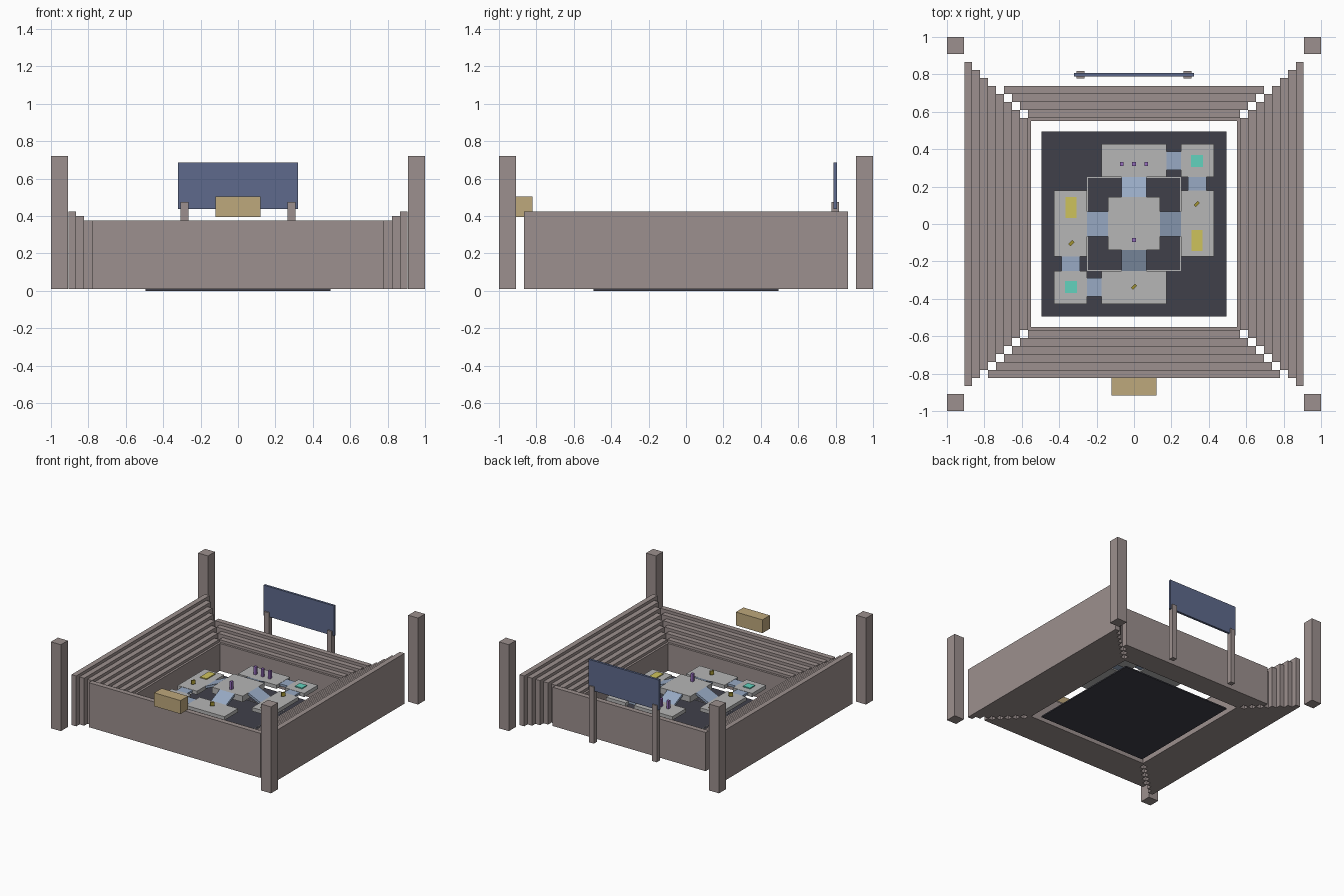
import bpy, bmesh, math
from mathutils import Matrix

if "Cube" in bpy.data.objects:
    bpy.data.objects.remove(bpy.data.objects["Cube"])


def material(name, r, g, b):
    lin = [((c / 255 + 0.055) / 1.055) ** 2.4 for c in (r, g, b)]
    m = bpy.data.materials.new(name)
    m.diffuse_color = (*lin, 1)
    m.use_nodes = True
    m.node_tree.nodes["Principled BSDF"].inputs["Base Color"].default_value = m.diffuse_color
    return m


stone = material("stone", 156, 144, 142)
dark = material("dark_floor", 64, 64, 74)
navy = material("slate_blue", 94, 106, 140)
tan = material("tan", 190, 168, 124)
grey = material("light_grey", 182, 182, 182)
blue = material("pale_blue", 152, 170, 196)
teal = material("teal", 98, 210, 190)
yellow = material("yellow", 206, 194, 92)
purple = material("purple", 150, 108, 190)
gold = material("dark_gold", 160, 145, 50)


def finish(name, bm, mat):
    bmesh.ops.recalc_face_normals(bm, faces=bm.faces)
    mesh = bpy.data.meshes.new(name)
    bm.to_mesh(mesh)
    bm.free()
    mesh.materials.append(mat)
    ob = bpy.data.objects.new(name, mesh)
    bpy.context.collection.objects.link(ob)
    return ob


def box(name, x0, x1, y0, y1, z0, z1, mat, turn=0):
    bm = bmesh.new()
    bmesh.ops.create_cube(bm, size=1)
    place = (Matrix.Translation(((x0 + x1) / 2, (y0 + y1) / 2, (z0 + z1) / 2))
             @ Matrix.Rotation(turn, 4, 'Z')
             @ Matrix.Diagonal((x1 - x0, y1 - y0, z1 - z0, 1)))
    bm.transform(place)
    return finish(name, bm, mat)


def ramp(name, r0, r1, half, z0, z1, thick, turn):
    # sloped slab running outward, turned about the centre
    bm = bmesh.new()
    prof = [(r0, z0 - thick), (r1, z1 - thick), (r1, z1), (r0, z0)]
    face = bm.faces.new([bm.verts.new((r, -half, z)) for r, z in prof])
    ext = bmesh.ops.extrude_face_region(bm, geom=[face])
    moved = [v for v in ext['geom'] if isinstance(v, bmesh.types.BMVert)]
    bmesh.ops.translate(bm, verts=moved, vec=(0, 2 * half, 0))
    bm.transform(Matrix.Rotation(turn, 4, 'Z'))
    return finish(name, bm, blue)


BASE = 0.01
# Arena floor with a thin outlined square
box("arena_floor", -0.495, 0.495, -0.495, 0.495, 0, BASE, dark)
for s in (-1, 1):
    e = sorted((s * 0.246, s * 0.25))
    box("floor_line_x", e[0], e[1], -0.25, 0.25, BASE, 0.013, grey)
    box("floor_line_y", -0.246, 0.246, e[0], e[1], BASE, 0.013, grey)

# Stepped stands: side rows, front rows, back rows
IN, STEP, RISE = 0.5675, 0.0425, 0.024


def stand(name, rows, sx, sy):
    for i in range(rows):
        a, b, top = IN + i * STEP, IN + (i + 1) * STEP, 0.256 + i * RISE
        if sx:
            lo, hi = sorted((sx * a, sx * b))
            box(name, lo, hi, -a, a, BASE, top, stone)
        else:
            lo, hi = sorted((sy * a, sy * b))
            box(name, -a, a, lo, hi, BASE, top, stone)


stand("left_stand_row", 8, -1, 0)
stand("right_stand_row", 8, 1, 0)
stand("front_stand_row", 6, 0, -1)
stand("back_stand_row", 4, 0, 1)

# Inner wall around the floor
for s in (-1, 1):
    lo, hi = sorted((s * 0.55, s * IN))
    box("inner_wall_side", lo, hi, -IN, IN, BASE, 0.235, stone)
    box("inner_wall_end", -0.55, 0.55, lo, hi, BASE, 0.235, stone)

# Corner pillars
for sx in (-1, 1):
    for sy in (-1, 1):
        x, y = sorted((sx * 0.91, sx)), sorted((sy * 0.91, sy))
        box("corner_pillar", x[0], x[1], y[0], y[1], BASE, 0.72, stone)

# Scoreboard on two posts, and the viewing booth
box("scoreboard", -0.32, 0.32, 0.789, 0.808, 0.437, 0.685, navy)
for s in (-1, 1):
    box("scoreboard_post", s * 0.286 - 0.021, s * 0.286 + 0.021,
        0.778, 0.818, BASE, 0.475, stone)
box("viewing_booth", -0.12, 0.12, -0.917, -0.82, 0.395, 0.505, tan)

# Raised platforms
LOW, HIGH, T = 0.20, 0.25, 0.03
box("centre_platform", -0.14, 0.14, -0.14, 0.145, HIGH - 0.05, HIGH, grey)
for s in (-1, 1):
    y = sorted((s * 0.25, s * 0.427))
    box("end_platform", -0.175, 0.175, y[0], y[1], LOW - T, LOW, grey)
    box("side_platform", y[0], y[1], -0.175, 0.178, LOW - T, LOW, grey)
    box("corner_platform", y[0], y[1], y[0], y[1], LOW - T, LOW, grey)
    # flat bridges beside the corner platforms
    g, w = sorted((s * 0.175, s * 0.25)), sorted((s * 0.29, s * 0.387))
    box("bridge_x", g[0], g[1], w[0], w[1], LOW - 0.02, LOW - 0.002, blue)
    box("bridge_y", w[0], w[1], g[0], g[1], LOW - 0.02, LOW - 0.002, blue)
    # floor pads
    c, p = s * 0.337, -s * 0.088
    box("teal_pad", c - 0.032, c + 0.032, c - 0.032, c + 0.032, LOW, LOW + 0.008, teal)
    box("yellow_pad", c - 0.03, c + 0.03, p - 0.057, p + 0.057, LOW, LOW + 0.008, yellow)

# Ramps from the centre platform
for k in range(4):
    ramp("centre_ramp", 0.14, 0.25, 0.068, HIGH, LOW, 0.02, k * math.pi / 2)

# Purple markers
for x in (-0.065, 0, 0.065):
    box("purple_marker", x - 0.01, x + 0.01, 0.31, 0.332, LOW, LOW + 0.065, purple)
box("purple_marker", -0.01, 0.01, -0.096, -0.074, HIGH, HIGH + 0.065, purple)

# Small turned gold pickups
for x, y in ((0, -0.335), (0.335, 0.107), (-0.335, -0.103)):
    box("gold_pickup", x - 0.015, x + 0.015, y - 0.008, y + 0.008,
        LOW + 0.01, LOW + 0.04, gold, math.radians(45))
